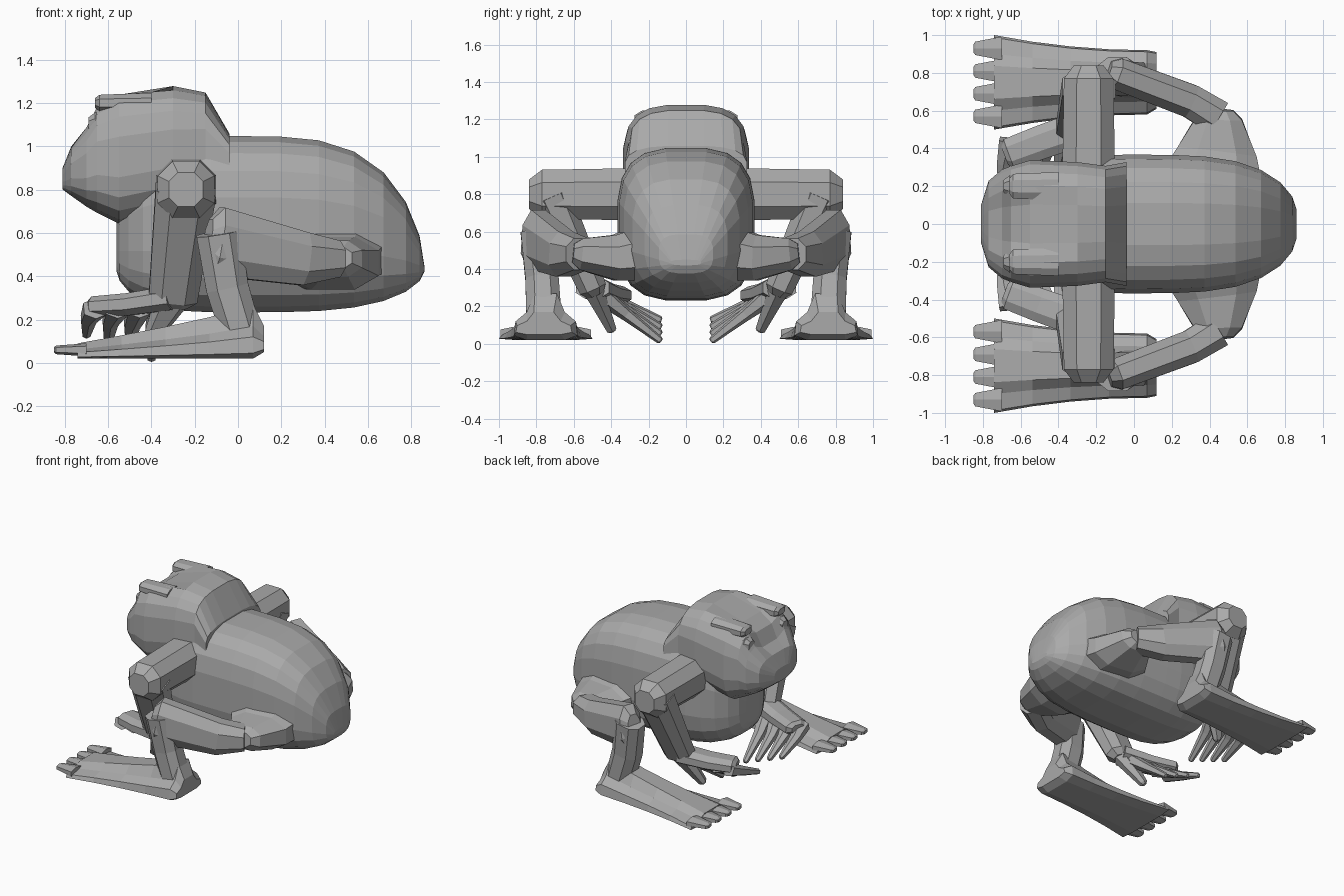
import bpy, bmesh, math
from mathutils import Vector

if "Cube" in bpy.data.objects:
    bpy.data.objects.remove(bpy.data.objects["Cube"])

GREY = (.4, .4, .4, 1)
X_AXIS, Y_AXIS, Z_AXIS = Vector((1, 0, 0)), Vector((0, 1, 0)), Vector((0, 0, 1))

skin = bpy.data.materials.new("grey_skin")
skin.use_nodes = True
skin.diffuse_color = GREY
skin.node_tree.nodes["Principled BSDF"].inputs["Base Color"].default_value = GREY


def mix(start, end, factor):
    return start + (end - start) * factor


def skin_rings(name, rings, mirror=False):
    """Bridge equal rings of points, cap the ends, optionally mirror across y."""
    bm = bmesh.new()
    rows = [[bm.verts.new(point) for point in ring] for ring in rings]
    for row, following in zip(rows, rows[1:]):
        for i in range(len(row)):
            bm.faces.new((row[i - 1], row[i], following[i], following[i - 1]))
    bm.faces.new(rows[0])
    bm.faces.new(rows[-1])
    bmesh.ops.recalc_face_normals(bm, faces=bm.faces)
    mesh = bpy.data.meshes.new(name)
    bm.to_mesh(mesh)
    bm.free()
    mesh.materials.append(skin)
    obj = bpy.data.objects.new(name, mesh)
    bpy.context.collection.objects.link(obj)
    if mirror:
        modifier = obj.modifiers.new("Mirror", 'MIRROR')
        modifier.use_axis = (False, True, False)
    return obj


def rounded_outline(sides, power):
    """Unit superellipse, from round to boxy as the power grows."""
    outline = []
    for i in range(sides):
        angle = math.tau * (i + .5) / sides
        outline.append([math.copysign(abs(value) ** (2 / power), value)
                        for value in (math.cos(angle), math.sin(angle))])
    return outline


def hull(name, stations):
    """Boxy rounded volume along x from (x, bottom, top, half width) stations."""
    outline = rounded_outline(sides=20, power=3.1)
    return skin_rings(name, [[(x, width * u, mix(bottom, top, (v + 1) / 2))
                              for u, v in outline] for x, bottom, top, width in stations])


def limb(name, points, start_size, end_size, depth_axis, sides=8):
    """Mirrored pair of tapering tubes with blunt, bevelled ends.
    Each size is (half width, half depth), the depth lying along depth_axis."""
    path = [Vector(point) for point in points]
    last = len(path) - 1
    outline = rounded_outline(sides, power=2.4)
    rings = []
    for i, centre in enumerate(path):
        tangent = (path[min(i + 1, last)] - path[max(i - 1, 0)]).normalized()
        across = tangent.cross(depth_axis).normalized()
        depth = across.cross(tangent)
        width, thickness = [mix(a, b, i / last) for a, b in zip(start_size, end_size)]
        ring = [across * width * u + depth * thickness * v for u, v in outline]
        rings.append([centre + offset for offset in ring])
        if i == last:
            tip = centre + tangent * min(width, thickness) * .5
            rings.append([tip + offset * .6 for offset in ring])
    return skin_rings(name, rings, mirror=True)


# Torso: full in the middle, falling away to the throat and the rump
torso_stations = []
STEPS = 14
for i in range(STEPS + 1):
    s = -math.cos(math.pi * i / STEPS)
    fullness = max(0, 1 - abs(s) ** 3.5) ** .6
    reach, end_top = (.86, .45) if s > 0 else (.56, .7)
    torso_stations.append((s * reach, mix(.42, .23, fullness),
                           mix(end_top, 1.05, fullness), mix(.08, .37, fullness)))
hull("torso", torso_stations)

# Head, with a dip between the brows
head = hull("head", [(-.81, .8, .9, .1), (-.77, .77, 1, .23), (-.7, .72, 1.1, .29),
                     (-.65, .69, 1.2, .31), (-.55, .64, 1.26, .34), (-.3, .7, 1.28, .33),
                     (-.15, .76, 1.25, .31), (-.04, .8, 1.06, .33)])
for vertex in head.data.vertices:
    if vertex.co.z > 1 and vertex.co.x < -.5 and abs(vertex.co.y) < .15:
        vertex.co.z -= .05

# Brows and half hidden eyes
limb("brows", [(-.4, .2, 1.2), (-.64, .2, 1.2)], (.08, .05), (.07, .04), Z_AXIS)
limb("eyes", [(-.5, .2, 1.1), (-.66, .2, 1.1)], (.07, .06), (.06, .06), Z_AXIS)

# Arms: straight out from the shoulder, then down and inward to the wrist
ELBOW = (-.24, .77, .8)
WRIST = (-.3, .5, .3)
limb("upper_arms", [(-.24, .2, .8), ELBOW], (.15, .15), (.14, .14), X_AXIS)
limb("forearms", [(-.24, .72, .8), WRIST], (.11, .15), (.08, .12), X_AXIS)
limb("palms", [WRIST, (-.5, .43, .27), (-.66, .37, .26)], (.1, .06), (.09, .05), Z_AXIS)

# Fingers: fanned along the palm, curling inward and down
FINGERS = 4
for i in range(FINGERS):
    spread = i / (FINGERS - 1)
    x = mix(-.36, -.66, spread)
    tip_height = mix(.02, .13, spread)
    limb(f"finger_{i + 1}", [(x, .44, .25), (x - .03, .32, mix(tip_height, .25, .6)),
                             (x - .04, .14, tip_height)],
         (.06, .05), (.02, .02), Z_AXIS, sides=6)
limb("thumbs", [WRIST, (-.42, .4, .08)], (.06, .08), (.03, .03), X_AXIS, sides=6)

# Hind legs: hips flare sideways, thighs run forward, shins drop to the heels
KNEE = (-.1, .8, .56)
HIP_CORNER = (.45, .56, .48)
limb("hips", [(.4, .15, .5), (.44, .38, .46), HIP_CORNER], (.32, .17), (.13, .09), Z_AXIS)
limb("thighs", [HIP_CORNER, (.3, .65, .48), KNEE], (.1, .09), (.09, .17), Z_AXIS)
limb("shins", [(-.09, .8, .6), (-.05, .77, .35), (.01, .76, .15)],
     (.11, .09), (.1, .1), Y_AXIS)

# Feet: a raised ridge with thin flanges, widening and thinning toward the toes
SOLE = .02
half_section = [(.6, 0), (1, .1), (.95, .4), (.6, .6), (.35, 1)]
section = half_section + [(-u, v) for u, v in reversed(half_section)]
foot_rings = [[(.12, .76 + .15 * u, mix(.05, .17, v)) for u, v in section]]
for i in range(5):
    along = i / 4
    x = mix(.07, -.74, along)
    width = mix(.17, .25, along ** 2)
    top = mix(.27, .09, along ** .8)
    foot_rings.append([(x, .75 + width * u, mix(SOLE, top, v)) for u, v in section])
skin_rings("feet", foot_rings, mirror=True)

# Toes: four blunt points across the front of each foot
TOES = 4
for i in range(TOES):
    y = mix(.57, .93, i / (TOES - 1))
    limb(f"toe_{i + 1}", [(-.7, y, .06), (-.84, y, .06)],
         (.07, .03), (.04, .02), Z_AXIS, sides=6)
